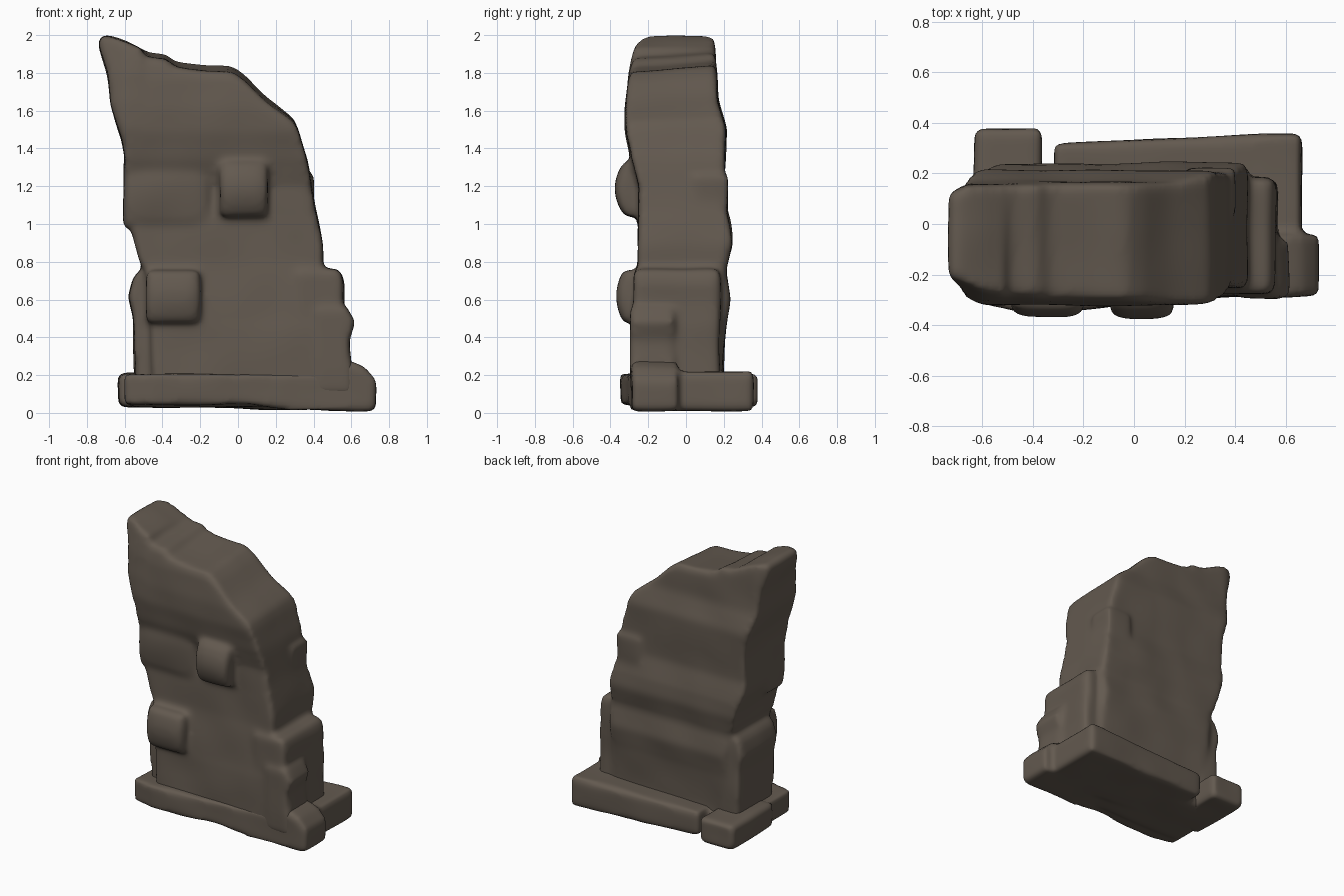
import bpy, bmesh
from mathutils import Vector, noise

if "Cube" in bpy.data.objects:
    bpy.data.objects.remove(bpy.data.objects["Cube"])

stone = bpy.data.materials.new("weathered brown stone")
stone.use_nodes = True
COLOUR = (0.125, 0.101, 0.079, 1)
stone.diffuse_color = COLOUR
stone.node_tree.nodes["Principled BSDF"].inputs["Base Color"].default_value = COLOUR


def lerp_table(table, z):
    """Piecewise linear lookup of (position, value) pairs."""
    for (z0, v0), (z1, v1) in zip(table, table[1:]):
        if z <= z1:
            t = max(0, (z - z0) / (z1 - z0))
            return v0 + (v1 - v0) * t
    return table[-1][1]


def melt(mesh, name, voxel, soft):
    """Voxel remesh and smooth a mesh into a new object."""
    obj = bpy.data.objects.new(name, mesh)
    bpy.context.collection.objects.link(obj)
    remesh = obj.modifiers.new("remesh", "REMESH")
    remesh.mode = "VOXEL"
    remesh.voxel_size = voxel
    smooth = obj.modifiers.new("smooth", "SMOOTH")
    smooth.iterations = soft
    graph = bpy.context.evaluated_depsgraph_get()
    worn = bpy.data.meshes.new_from_object(obj.evaluated_get(graph))
    obj.modifiers.clear()
    obj.data = worn
    worn.name = name
    return obj


def carve(profile, front, back, shape=None):
    """Extrude an x-z outline from front to back and round it."""
    bm = bmesh.new()
    face = bm.faces.new([bm.verts.new((x, front, z)) for x, z in profile])
    out = bmesh.ops.extrude_face_region(bm, geom=[face])
    new_verts = [v for v in out["geom"] if isinstance(v, bmesh.types.BMVert)]
    bmesh.ops.translate(bm, vec=(0, back - front, 0), verts=new_verts)
    bmesh.ops.recalc_face_normals(bm, faces=bm.faces)
    mesh = bpy.data.meshes.new("piece")
    bm.to_mesh(mesh)
    bm.free()
    obj = melt(mesh, "piece", 0.022, 3)
    if shape:
        for v in obj.data.vertices:
            v.co = shape(v.co.copy())
    return obj


def block(x, y, z, dome=0):
    """Box whose front face falls back by dome towards its edges."""
    def curve(co):
        u = (2 * co.x - x[0] - x[1]) / (x[1] - x[0])
        w = (2 * co.z - z[0] - z[1]) / (z[1] - z[0])
        t = (y[1] - co.y) / (y[1] - y[0])
        return co + Vector((0, dome * t * (0.5 * u ** 4 + w * w), 0))

    outline = [(x[0], z[0]), (x[1], z[0]), (x[1], z[1]), (x[0], z[1])]
    return carve(outline, y[0], y[1], curve)


def fuse(name, pieces, soft):
    """Melt pieces into one slightly weathered mass."""
    bm = bmesh.new()
    for piece in pieces:
        bm.from_mesh(piece.data)
        bpy.data.objects.remove(piece)
    mesh = bpy.data.meshes.new(name)
    bm.to_mesh(mesh)
    bm.free()
    obj = melt(mesh, name, 0.018, soft)
    normals = [v.normal.copy() for v in obj.data.vertices]
    for v, n in zip(obj.data.vertices, normals):
        v.co += n * noise.noise(v.co * 4) * 0.008
    obj.data.materials.clear()
    obj.data.materials.append(stone)
    obj.data.polygons.foreach_set("use_smooth", [True] * len(obj.data.polygons))
    return obj


# Main broken wall, swelling and thinning from course to course
FRONT = [(0.2, -0.29), (0.45, -0.285), (0.8, -0.255), (1.2, -0.25),
         (1.35, -0.295), (1.5, -0.32), (1.65, -0.32), (1.8, -0.305), (2.0, -0.26)]
BACK = [(0.2, 0.19), (0.45, 0.21), (0.6, 0.235), (0.75, 0.21), (0.9, 0.245),
        (1.0, 0.235), (1.15, 0.20), (1.5, 0.215), (1.65, 0.17), (2.0, 0.15)]


def bulge(co):
    t = co.y + 0.5
    f, b = lerp_table(FRONT, co.z), lerp_table(BACK, co.z)
    f += max(0, -0.6 - co.x) * 0.4
    b -= max(0, -0.66 - co.x) * 0.4
    sag = 0.035 * (1 - t) * min(1, max(0, co.z - 1.4) * 4)
    return Vector((co.x, f + (b - f) * t, co.z - sag * (co.x > -0.5)))


broken_wall = carve([
    (-0.74, 2.0), (-0.69, 2.0), (-0.6, 1.97), (-0.47, 1.91), (-0.38, 1.905),
    (-0.34, 1.86), (-0.16, 1.84), (-0.03, 1.84), (0.04, 1.79), (0.14, 1.69),
    (0.3, 1.56), (0.325, 1.5), (0.37, 1.34), (0.405, 1.1), (0.45, 0.89),
    (0.45, 0.1), (-0.45, 0.1), (-0.47, 0.6), (-0.49, 0.75), (-0.52, 0.79),
    (-0.565, 0.97), (-0.605, 1.08), (-0.597, 1.34), (-0.615, 1.45),
    (-0.677, 1.635), (-0.69, 1.79), (-0.738, 1.94),
], -0.5, 0.5, bulge)

# Buttress at the left end with a low front lump
buttress = carve([
    (0.3, 0.1), (0.57, 0.1), (0.57, 0.45), (0.555, 0.6), (0.56, 0.69),
    (0.54, 0.76), (0.3, 0.77),
], -0.28, 0.18)
buttress_lump = carve([
    (0.4, 0.1), (0.61, 0.1), (0.595, 0.28), (0.585, 0.38), (0.62, 0.48),
    (0.57, 0.57), (0.4, 0.57),
], -0.295, -0.05)

# Set-back post at the right end
corner_post = carve([
    (-0.545, 0.1), (-0.4, 0.1), (-0.4, 0.755), (-0.52, 0.755), (-0.555, 0.72),
    (-0.58, 0.615), (-0.555, 0.5),
], -0.22, 0.2)

# Stones standing out of the wall
lower_stone = block((-0.485, -0.2), (-0.362, -0.1), (0.48, 0.755), 0.03)
upper_stone = block((-0.1, 0.158), (-0.378, -0.1), (1.035, 1.325), 0.05)
right_stone = block((-0.605, -0.15), (-0.285, -0.05), (0.98, 1.36), 0.03)
left_stone = block((0.2, 0.402), (0.03, 0.222), (0.9, 1.27))
fuse("broken_wall", [broken_wall, buttress, buttress_lump, corner_post,
                     lower_stone, upper_stone, right_stone, left_stone], 6)

# Footing course under the wall
FOOT_FRONT = [(-0.62, -0.315), (-0.45, -0.35), (-0.1, -0.33), (0.3, -0.295), (0.73, -0.285)]


def foot_bulge(co):
    f = lerp_table(FOOT_FRONT, co.x)
    return Vector((co.x, f + (-0.04 - f) * (co.y + 0.5), co.z))


front_footing = carve([
    (-0.605, 0.04), (0.05, 0.045), (0.28, 0.015), (0.725, 0.01), (0.735, 0.17),
    (0.67, 0.24), (0.57, 0.28), (0.5, 0.205), (-0.605, 0.205),
], -0.5, 0.5, foot_bulge)
rear_footing = carve(
    [(-0.315, 0.035), (0.3, 0.015), (0.665, 0.01), (0.665, 0.22), (-0.315, 0.2)], -0.5, 0.5,
    lambda co: Vector((co.x, 0.105 + 0.02 * co.x + co.y * (0.45 + 0.05 * co.x), co.z)))
footing_core = block((-0.58, 0.6), (-0.25, 0.2), (0.03, 0.19))
fuse("footing", [front_footing, rear_footing, footing_core], 4)
fuse("rear_corner_footing", [block((-0.633, -0.363), (-0.1, 0.38), (0.03, 0.21))], 4)
